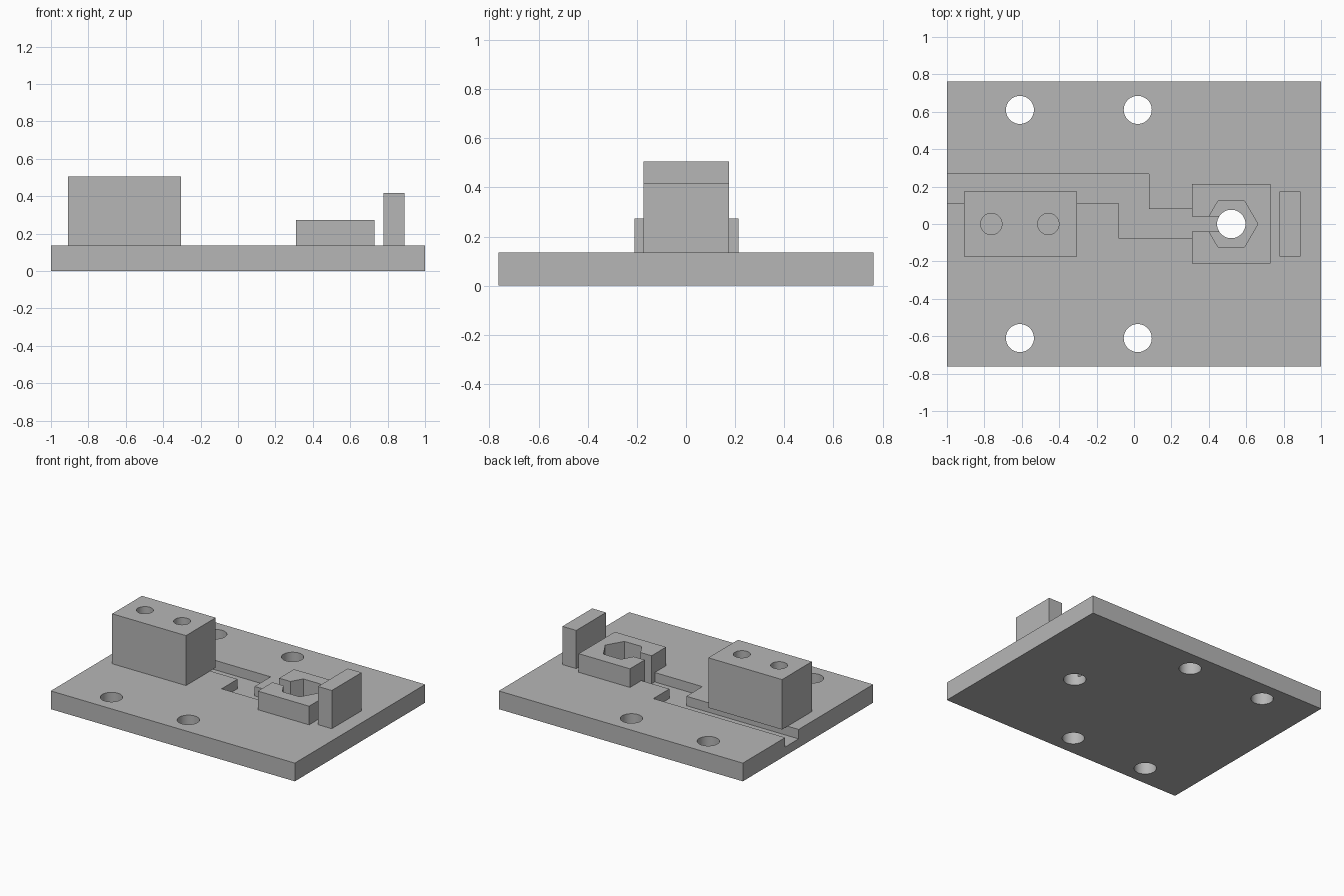
import bpy, bmesh, math

cube = bpy.data.objects.get("Cube")
if cube:
    bpy.data.objects.remove(cube, do_unlink=True)

grey = bpy.data.materials.new("plain grey")
grey.use_nodes = True
colour = (0.47, 0.47, 0.47, 1)
grey.diffuse_color = colour
grey.node_tree.nodes["Principled BSDF"].inputs["Base Color"].default_value = colour


def prism(name, outline, z0, z1):
    """Extrude a flat outline from z0 up to z1."""
    bm = bmesh.new()
    face = bm.faces.new([bm.verts.new((x, y, z0)) for x, y in outline])
    new = bmesh.ops.extrude_face_region(bm, geom=[face])["geom"]
    verts = [v for v in new if isinstance(v, bmesh.types.BMVert)]
    bmesh.ops.translate(bm, verts=verts, vec=(0, 0, z1 - z0))
    bmesh.ops.recalc_face_normals(bm, faces=bm.faces)
    mesh = bpy.data.meshes.new(name)
    bm.to_mesh(mesh)
    bm.free()
    mesh.materials.append(grey)
    obj = bpy.data.objects.new(name, mesh)
    bpy.context.collection.objects.link(obj)
    return obj


def box(name, x0, x1, y0, y1, z0, z1):
    return prism(name, [(x0, y0), (x1, y0), (x1, y1), (x0, y1)], z0, z1)


def ngon(name, x, y, r, sides, z0, z1):
    ring = [2 * math.pi * i / sides for i in range(sides)]
    return prism(name, [(x + r * math.cos(a), y + r * math.sin(a)) for a in ring], z0, z1)


def cut(obj, cutters):
    """Subtract each cutter with a boolean and hide it."""
    for cutter in cutters:
        mod = obj.modifiers.new(cutter.name, "BOOLEAN")
        mod.operation = "DIFFERENCE"
        mod.solver = "EXACT"
        mod.object = cutter
        cutter.hide_render = True
        cutter.hide_set(True)


def apply_cuts(objects):
    """Bake the booleans, then shade the round holes smooth."""
    for obj in objects:
        graph = bpy.context.evaluated_depsgraph_get()
        obj.data = bpy.data.meshes.new_from_object(obj.evaluated_get(graph))
        obj.modifiers.clear()
        bpy.ops.object.select_all(action="DESELECT")
        obj.select_set(True)
        bpy.context.view_layer.objects.active = obj
        bpy.ops.object.shade_smooth_by_angle(angle=math.radians(30))


TOP = 0.135      # upper face of the plate
FLOOR = 0.065    # floor of the wire channel
NUT_X = 0.52

# Main solids
base = box("base_plate", -1, 1, -0.763, 0.763, 0, TOP)
tall = box("tall_block", -0.91, -0.305, -0.173, 0.175, TOP, 0.505)
nut = box("nut_holder", 0.31, 0.73, -0.21, 0.213, TOP, 0.273)
stop = box("end_stop", 0.777, 0.89, -0.173, 0.175, TOP, 0.418)

# Stepped wire channel, slot and nut pocket
channel = prism("channel_cutter", [
    (-1.1, 0.11), (-0.08, 0.11), (-0.08, -0.077), (0.31, -0.077),
    (0.31, 0.08), (0.08, 0.08), (0.08, 0.267), (-1.1, 0.267)], FLOOR, 0.3)
slot = box("slot_cutter", 0.28, NUT_X, -0.04, 0.04, FLOOR, 0.4)
pocket = ngon("nut_pocket_cutter", NUT_X, 0, 0.142, 6, 0.1, 0.4)
bolt = ngon("bolt_hole_cutter", NUT_X, 0, 0.076, 48, -0.1, 0.4)

# Mounting holes and the pair of holes in the tall block
mounts = [ngon("mount_hole_cutter", x, y, 0.075, 48, -0.1, 0.3)
          for x in (-0.61, 0.02) for y in (-0.61, 0.61)]
pins = [ngon("pin_hole_cutter", x, 0, 0.057, 48, 0.1, 0.6) for x in (-0.763, -0.458)]

cut(base, [channel, slot, bolt] + mounts)
cut(nut, [slot, pocket])
cut(tall, pins)
apply_cuts([base, nut, tall])

# Remove the finished cutters
for obj in [channel, slot, pocket, bolt] + mounts + pins:
    bpy.data.objects.remove(obj, do_unlink=True)
